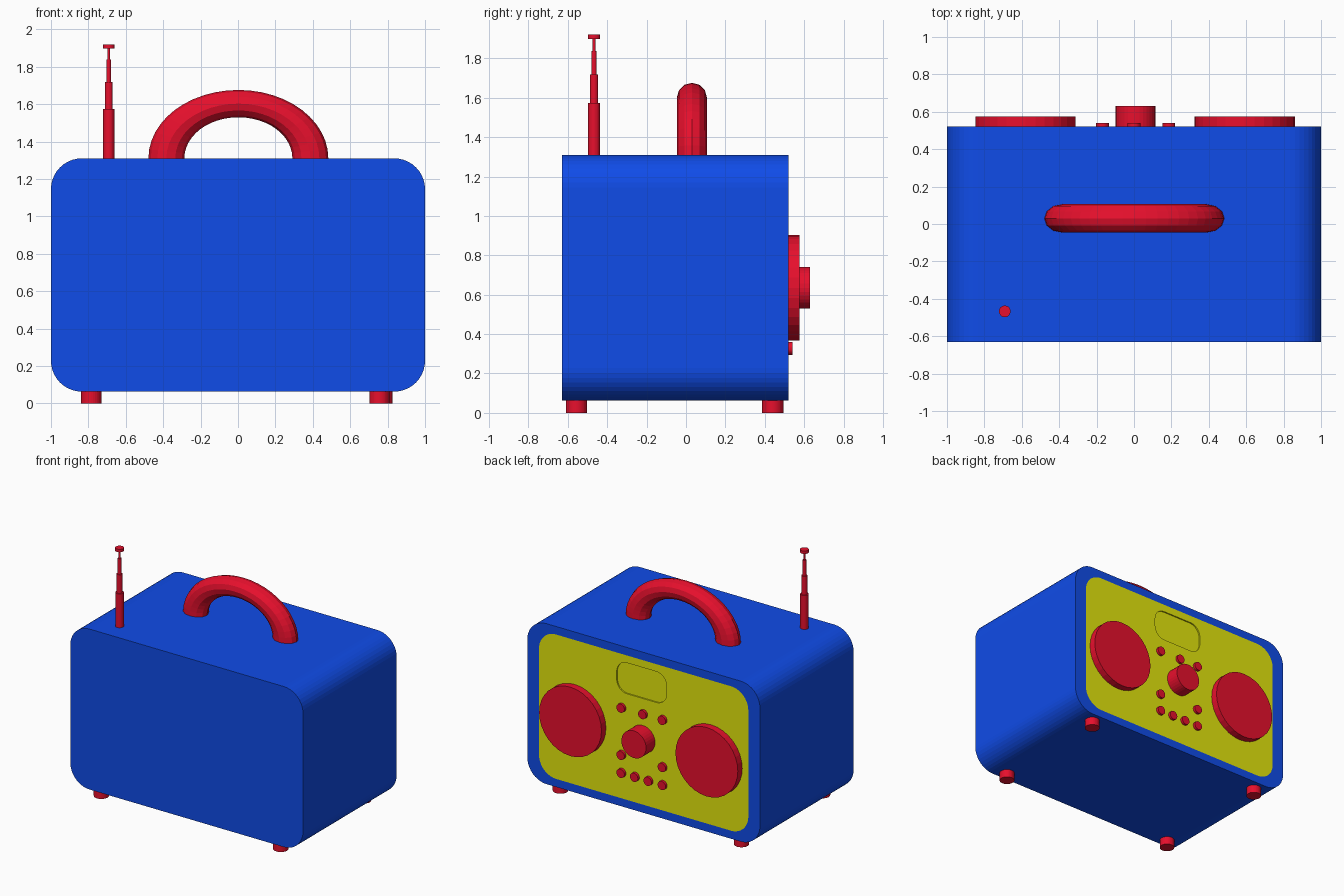
import bpy, bmesh
from math import pi, cos, sin
from mathutils import Vector, Matrix

if "Cube" in bpy.data.objects:
    bpy.data.objects.remove(bpy.data.objects["Cube"])


def material(name, rgb):
    m = bpy.data.materials.new(name)
    m.diffuse_color = (*rgb, 1)
    m.use_nodes = True
    m.node_tree.nodes["Principled BSDF"].inputs["Base Color"].default_value = m.diffuse_color
    return m


BLUE = material("blue", (0.005, 0.072, 0.81))
RED = material("red", (0.80, 0.005, 0.026))
YELLOW = material("yellow", (0.78, 0.80, 0.004))
BACK = 0.52     # plane of the control face
TOP = 1.31      # top of the case


def make(name, bm, mat):
    bmesh.ops.recalc_face_normals(bm, faces=bm.faces)
    me = bpy.data.meshes.new(name)
    bm.to_mesh(me)
    bm.free()
    me.materials.append(mat)
    ob = bpy.data.objects.new(name, me)
    bpy.context.collection.objects.link(ob)
    return ob


def rounded_prism(cx, cz, hw, hh, r, y0, y1, seg=10):
    """Rounded rectangle in XZ extruded from y0 to y1; returns bmesh and the y1 face."""
    bm = bmesh.new()
    verts = []
    for k, (sx, sz) in enumerate([(1, 1), (-1, 1), (-1, -1), (1, -1)]):
        for i in range(seg + 1):
            a = (k + i / seg) * pi / 2
            verts.append(bm.verts.new((cx + sx * (hw - r) + r * cos(a), y0,
                                       cz + sz * (hh - r) + r * sin(a))))
    face = bm.faces.new(verts)
    out = bmesh.ops.extrude_face_region(bm, geom=[face], use_keep_orig=True)["geom"]
    bmesh.ops.translate(bm, verts=[g for g in out if isinstance(g, bmesh.types.BMVert)],
                        vec=(0, y1 - y0, 0))
    end = [g for g in out if isinstance(g, bmesh.types.BMFace)][0]
    return bm, end


def cylinder(name, start, end, r, seg=32):
    a, b = Vector(start), Vector(end)
    bm = bmesh.new()
    rot = (b - a).to_track_quat('Z', 'Y').to_matrix().to_4x4()
    bmesh.ops.create_cone(bm, cap_ends=True, segments=seg, radius1=r, radius2=r,
                          depth=(b - a).length,
                          matrix=Matrix.Translation((a + b) / 2) @ rot)
    return make(name, bm, RED)


def control(name, x, z, r, height):
    cylinder(name, (x, BACK - 0.02, z), (x, BACK + height, z), r)


# Case with a shallow pocket for the control panel
CZ, HH, R, POCKET = 0.6865, 0.6235, 0.165, 0.04
bm, end = rounded_prism(0, CZ, 1, HH, R, -0.63, BACK)
for scale, push in ((0.9, 0), (1, -POCKET)):
    end = bmesh.ops.extrude_discrete_faces(bm, faces=[end])["faces"][0]
    for v in end.verts:
        v.co = Vector((v.co.x * scale, v.co.y + push, CZ + (v.co.z - CZ) * scale))
make("case", bm, BLUE)

# Control panel, flush with the case, with a recessed display window
bm, _ = rounded_prism(0, CZ, 0.9, HH * 0.9, R * 0.9, BACK - POCKET, BACK)
panel = make("control_panel", bm, YELLOW)
bm, _ = rounded_prism(0.017, 1.07, 0.215, 0.12, 0.09, BACK - 0.01, BACK + 0.1)
cutter = make("display_cutter", bm, YELLOW)
cutter.hide_render = True
cutter.display_type = 'WIRE'
cut = panel.modifiers.new("display_recess", 'BOOLEAN')
cut.operation, cut.object, cut.solver = 'DIFFERENCE', cutter, 'EXACT'

# Speakers and tuning knob
control("speaker_left", -0.58, 0.635, 0.268, 0.055)
control("speaker_right", 0.592, 0.635, 0.268, 0.055)
control("tuning_knob", 0.008, 0.635, 0.106, 0.11)

# Buttons: top row, one pair beside the knob, bottom row
rows = {0.833: (0.186, 0.0, -0.168), 0.467: (0.186, -0.168),
        0.327: (0.186, 0.07, -0.047, -0.168)}
n = 0
for z, xs in rows.items():
    for x in xs:
        n += 1
        control(f"button_{n}", x, z, 0.034, 0.02)

# Carrying handle: half ring, flattened
bm = bmesh.new()
ring = bmesh.ops.create_circle(bm, segments=12, radius=0.096,
                               matrix=Matrix.Translation((0.385, 0, 0)))["verts"]
bmesh.ops.spin(bm, geom=ring + bm.edges[:], cent=(0, 0, 0), axis=(0, -1, 0),
               angle=pi, steps=24)
if sum(v.co.z for v in bm.verts) < 0:
    bmesh.ops.scale(bm, vec=(1, 1, -1), verts=bm.verts)
bmesh.ops.holes_fill(bm, edges=bm.edges)
bmesh.ops.scale(bm, vec=(1, 0.79, 0.76), verts=bm.verts)
bmesh.ops.translate(bm, vec=(0.002, 0.03, TOP), verts=bm.verts)
make("handle", bm, RED)

# Telescopic antenna
levels = [(TOP - 0.03, 1.573, 0.03), (1.573, 1.717, 0.021), (1.717, 1.838, 0.013),
          (1.838, 1.897, 0.007), (1.897, 1.92, 0.031)]
for i, (z0, z1, r) in enumerate(levels):
    name = "antenna_tip" if i == 4 else f"antenna_section_{i + 1}"
    cylinder(name, (-0.691, -0.467, z0), (-0.691, -0.467, z1), r)

# Feet
for name, x, y in (("front_left", -0.785, -0.556), ("front_right", 0.757, -0.556),
                   ("back_left", -0.785, 0.44), ("back_right", 0.772, 0.44)):
    cylinder("foot_" + name, (x, y, 0), (x, y, 0.08), 0.054)
